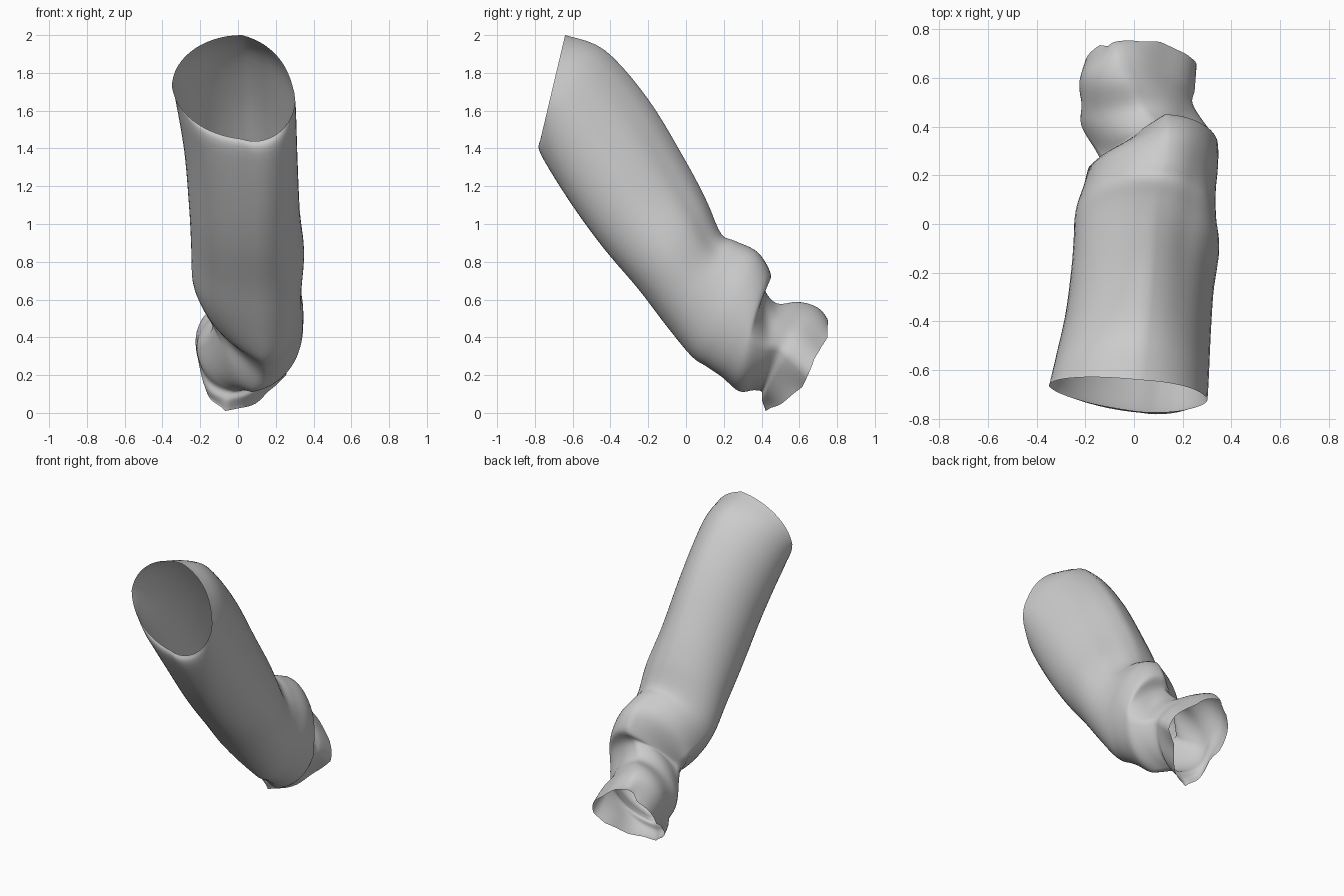
import bpy, math, random
from mathutils import Vector

if "Cube" in bpy.data.objects:
    bpy.data.objects.remove(bpy.data.objects["Cube"])

random.seed(4)
SEGS, STEPS = 60, 5

# Cross-sections from wide opening to crumpled cuff:
# back edge y,z | front edge y,z | left x, right x, crest x
RINGS = [
    (-.64, 2.00, -.77, 1.45, -.35, .29, .02),
    (-.43, 1.92, -.76, 1.38, -.33, .295, .04),
    (-.20, 1.66, -.60, 1.12, -.285, .305, .06),
    (.00, 1.33, -.43, .88, -.26, .32, .07),
    (.11, 1.12, -.25, .66, -.248, .345, .08),
    (.185, .95, -.10, .46, -.24, .335, .10),
    (.26, .91, .03, .30, -.215, .335, .12),
    (.38, .85, .11, .245, -.18, .345, .13),
    (.45, .73, .19, .19, -.15, .345, .13),
    (.42, .655, .28, .115, -.155, .335, .09),
    (.48, .58, .36, .12, -.21, .29, .03),
    (.59, .585, .40, .11, -.22, .24, -.02),
    (.69, .555, .40, .06, -.22, .245, -.06),
    (.77, .47, .42, .00, -.20, .25, -.07),
]


def catmull(a, b, c, d, t):
    return [.5 * (2 * q + (r - p) * t + (2 * p - 5 * q + 4 * r - s) * t * t
                  + (3 * q - p - 3 * r + s) * t ** 3)
            for p, q, r, s in zip(a, b, c, d)]


def section(v):
    i = min(int(v), len(RINGS) - 2)
    k = [RINGS[max(0, min(len(RINGS) - 1, i + o))] for o in (-1, 0, 1, 2)]
    return catmull(*k, v - i)


def bump(x, centre, width):
    return math.exp(-((x - centre) / width) ** 2)


def angle_gap(a, b):
    return (a - b + math.pi) % (2 * math.pi) - math.pi


def flatness(v, s, c):
    """Per quarter: 1 = flat facet, 0 = round, negative = boxy."""
    if c > 0:
        if s < 0:
            return .8 * bump(v, 8.1, 1.3) - .15 * bump(v, 11.3, 1)
        return .35 * bump(v, 2, 3.5) + .5 * bump(v, 11, 1.6)
    if s < 0:
        return .15 * bump(v, 0, 2) + .6 * bump(v, 7.3, 2) + .4 * bump(v, 13, 1)
    return -.4 * bump(v, 1, 4) + .25 * bump(v, 10, 2) + .5 * bump(v, 13, 1)


knots = [random.uniform(-.045, .015) for _ in range(SEGS // 3)]
jag = [knots[j // 3] * (1 - j % 3 / 3) + knots[(j // 3 + 1) % len(knots)] * (j % 3 / 3)
       for j in range(SEGS)]


def cloth_point(v, j):
    by, bz, fy, fz, xl, xr, xb = section(v)
    t = 2 * math.pi * j / SEGS
    c, s = math.cos(t), math.sin(t)
    k = (abs(s) + abs(c)) ** -flatness(v, s, c)
    c, s = c * k, s * k
    x = xb + ((xr - xb) if s > 0 else (xb - xl)) * s
    p = Vector((x, (by + fy) / 2 + (by - fy) / 2 * c,
                (bz + fz) / 2 + (bz - fz) / 2 * c))
    centre = Vector(((xl + xr) / 2, (by + fy) / 2, (bz + fz) / 2))
    out = (p - centre).normalized()
    # left side gathers earlier than the right side
    left = max(0, -s)
    p += Vector((0, -.08, .04)) * bump(v, 8.4, 1.1) * left
    # diagonal folds around the lower bend
    fold = .012 * bump(v, 8.5, 2.6) * math.sin(2.4 * v + 2 * t) * left
    fold -= .025 * bump(v - .8 * angle_gap(t, .9), 9.6, .6) * bump(angle_gap(t, .8), 0, .6)
    fold += .012 * bump(v, 13, 1.4) * math.sin(5 * t + 1)
    # long soft crease along the body
    fold -= .01 * bump(v, 4.2, 2.5) * bump(angle_gap(t, .7), 0, .28)
    p += out * fold
    # curved mouth and uneven hem
    p.y += .04 * left * max(0, 1 - v)
    e = max(0, v - 12)
    p += Vector((0, .07, -.04)) * e * max(0, s)
    p += Vector((0, .85, -.4)) * jag[j] * e * e * (1 - max(0, -c) * .6)
    p.z = min(2, max(0, p.z))
    return p


# Open cloth tube
rows = (len(RINGS) - 1) * STEPS + 1
verts = [cloth_point(r / STEPS, j) for r in range(rows) for j in range(SEGS)]
faces = [(r * SEGS + j, (r + 1) * SEGS + j,
          (r + 1) * SEGS + (j + 1) % SEGS, r * SEGS + (j + 1) % SEGS)
         for r in range(rows - 1) for j in range(SEGS)]
mesh = bpy.data.meshes.new("fabric_sleeve")
mesh.from_pydata(verts, [], faces)
mesh.polygons.foreach_set("use_smooth", [True] * len(mesh.polygons))
mesh.update()
sleeve = bpy.data.objects.new("fabric_sleeve", mesh)
bpy.context.collection.objects.link(sleeve)
